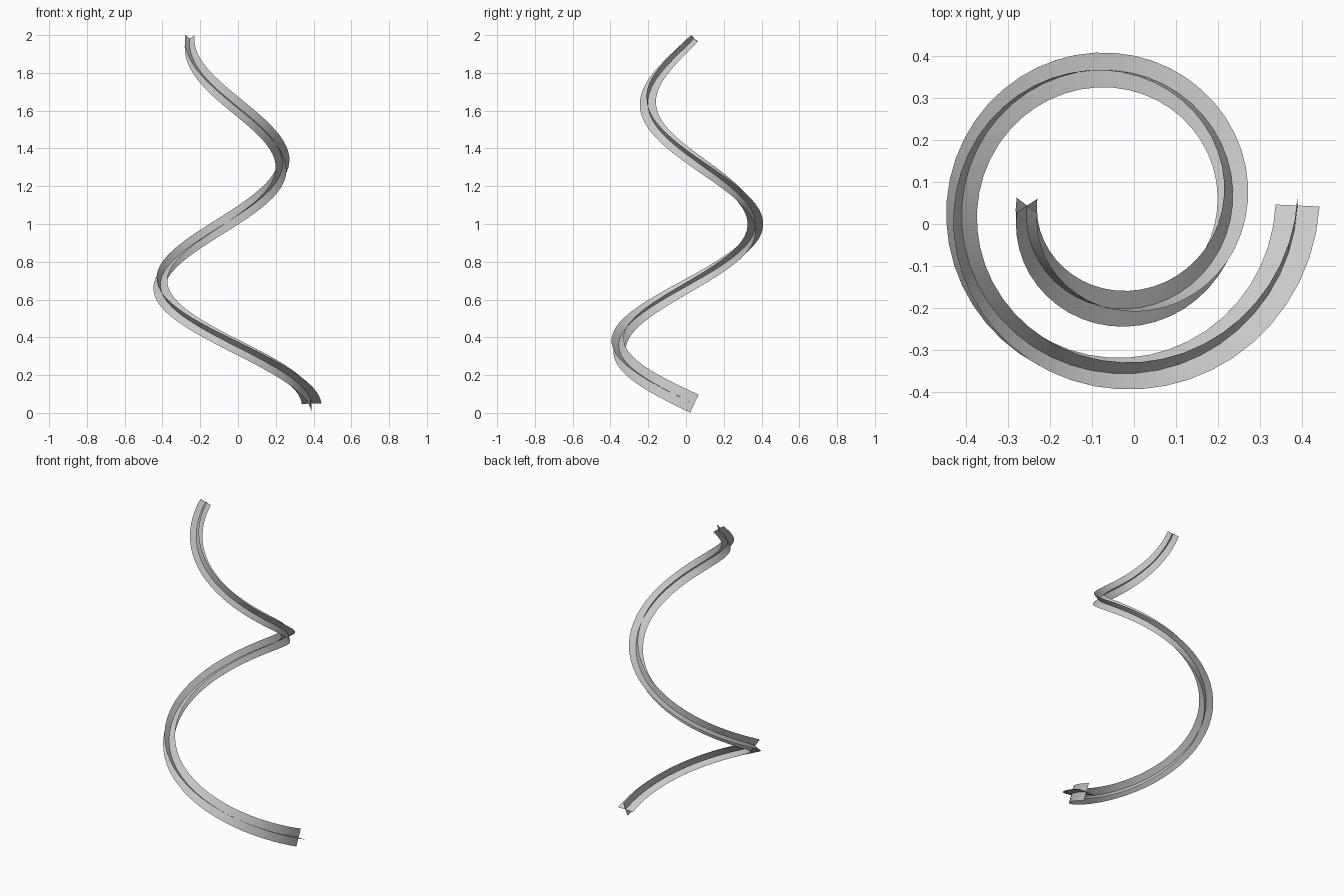
import bpy, bmesh, math
from mathutils import Vector

if "Cube" in bpy.data.objects:
    bpy.data.objects.remove(bpy.data.objects["Cube"])

QUARTERS = 6          # one and a half turns, clockwise seen from above
STEPS = 72
WIDTH = [.105, .092, .083, .083, .084, .086, .07]   # ribbon width per quarter turn
TWIST = [0, 35, 61, 90, 119, 171, 225]              # section roll per quarter turn


def sample(values, k):
    """Catmull-Rom interpolation through evenly spaced values."""
    i = min(int(k), len(values) - 2)
    t = k - i
    b, c = values[i], values[i + 1]
    a = values[i - 1] if i > 0 else 2 * b - c
    d = values[i + 2] if i + 2 < len(values) else 2 * c - b
    return b + .5 * t * (c - a + t * (2*a - 5*b + 4*c - d + t * (3*(b - c) + d - a)))


def spiral(k):
    """Centre line: a helix with a shrinking radius."""
    r = .439 - .0388 * k
    ang = -k * math.pi / 2
    return Vector((-.049 + r * math.cos(ang), .044 + r * math.sin(ang),
                   .049 + 1.933 * k / QUARTERS))


def ribbon(name, roll):
    """Thin strip along the spiral, rolled about its centre line."""
    bm = bmesh.new()
    prev = None
    for i in range(STEPS + 1):
        k = QUARTERS * i / STEPS
        tangent = (spiral(k + .01) - spiral(k - .01)).normalized()
        ang = -k * math.pi / 2
        out = Vector((math.cos(ang), math.sin(ang), 0))
        out = (out - tangent * out.dot(tangent)).normalized()
        up = tangent.cross(out)
        phi = math.radians(sample(TWIST, k) + roll)
        side = (out * math.cos(phi) + up * math.sin(phi)) * sample(WIDTH, k) / 2
        row = [bm.verts.new(spiral(k) + side * s) for s in (-1, 0, 1)]
        if prev:
            for j in range(2):
                bm.faces.new((prev[j], prev[j + 1], row[j + 1], row[j]))
        prev = row
    for f in bm.faces:
        f.smooth = True
    mesh = bpy.data.meshes.new(name)
    bm.to_mesh(mesh)
    bm.free()
    obj = bpy.data.objects.new(name, mesh)
    bpy.context.collection.objects.link(obj)
    return obj


# Two crossed ribbons form the spiral's plus-shaped section
ribbon("spiral_ribbon_flat", 0)
ribbon("spiral_ribbon_upright", 90)
